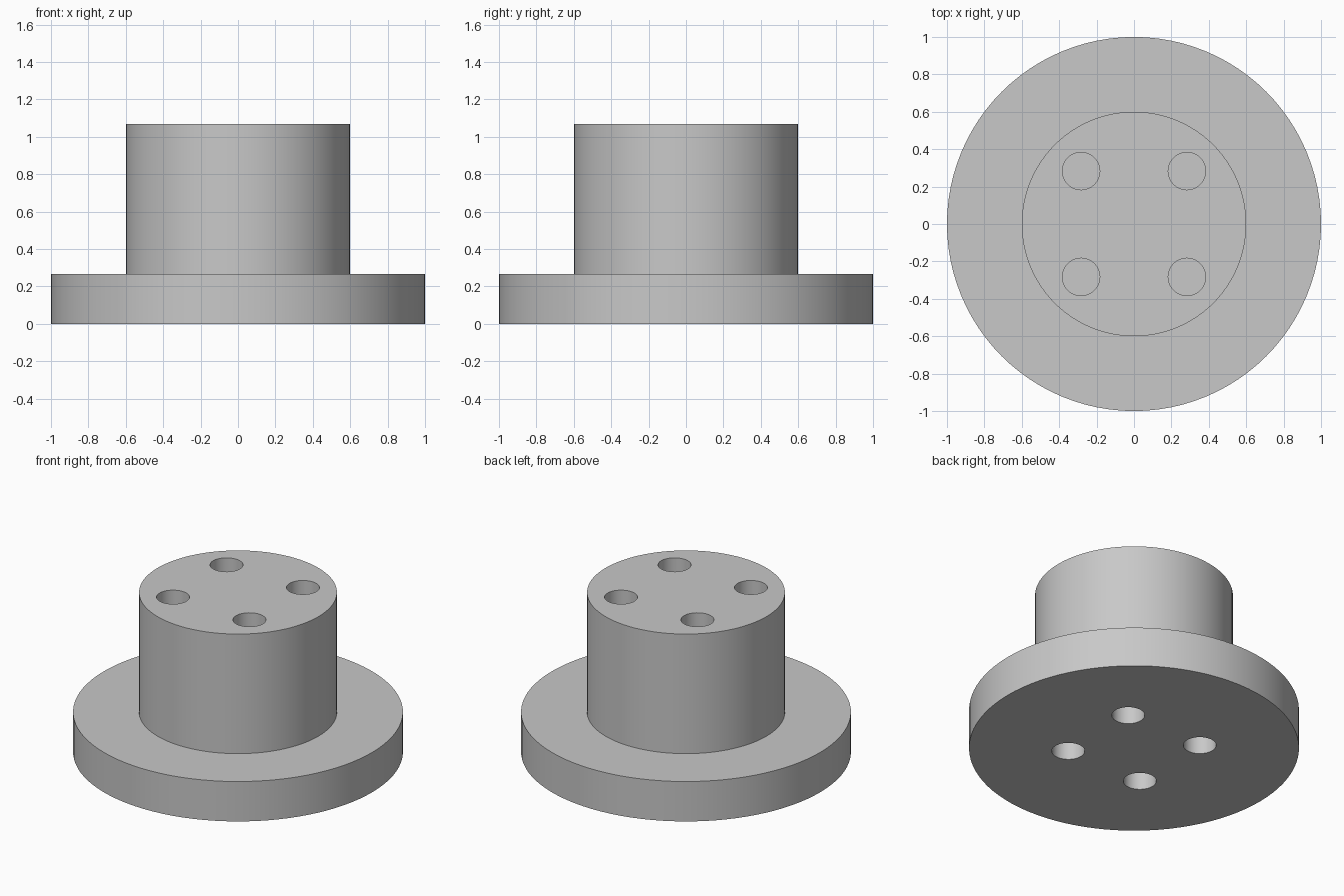
import bpy
import math

if "Cube" in bpy.data.objects:
    bpy.data.objects.remove(bpy.data.objects["Cube"], do_unlink=True)

FLANGE_TOP = 0.267
POST_TOP = 1.067
BORE_CIRCLE = 0.4
BORE_RADIUS = 0.1
WEB = 0.005

grey = bpy.data.materials.new("plain grey")
grey.use_nodes = True
colour = (0.58, 0.58, 0.58, 1)
grey.diffuse_color = colour
grey.node_tree.nodes["Principled BSDF"].inputs["Base Color"].default_value = colour


def cylinder(name, radius, bottom, top, x=0, y=0, sides=96):
    bpy.ops.mesh.primitive_cylinder_add(
        vertices=sides, radius=radius, depth=top - bottom,
        location=(x, y, (bottom + top) / 2))
    obj = bpy.context.object
    obj.name = name
    obj.data.materials.append(grey)
    return obj


def drill(part, bottom, top):
    """Cut four evenly spaced bores into a part."""
    for i in range(4):
        angle = math.radians(45 + 90 * i)
        cutter = cylinder("bore_cutter", BORE_RADIUS, bottom, top,
                          BORE_CIRCLE * math.cos(angle),
                          BORE_CIRCLE * math.sin(angle), sides=48)
        cutter.hide_render = True
        bpy.context.view_layer.objects.active = part
        cut = part.modifiers.new("bore", "BOOLEAN")
        cut.operation = "DIFFERENCE"
        cut.solver = "EXACT"
        cut.object = cutter
        bpy.ops.object.modifier_apply(modifier=cut.name)
        bpy.data.objects.remove(cutter, do_unlink=True)


def smooth(part):
    bpy.ops.object.select_all(action="DESELECT")
    part.select_set(True)
    bpy.context.view_layer.objects.active = part
    bpy.ops.object.shade_smooth_by_angle(angle=math.radians(30))


# Wide base disc, bored from below up to a thin web
flange = cylinder("base_flange", 1, 0, FLANGE_TOP)
drill(flange, -0.1, FLANGE_TOP - WEB)
smooth(flange)

# Upright post, bored along its full length
post = cylinder("post", 0.6, FLANGE_TOP, POST_TOP)
drill(post, FLANGE_TOP - 0.1, POST_TOP + 0.1)
smooth(post)
